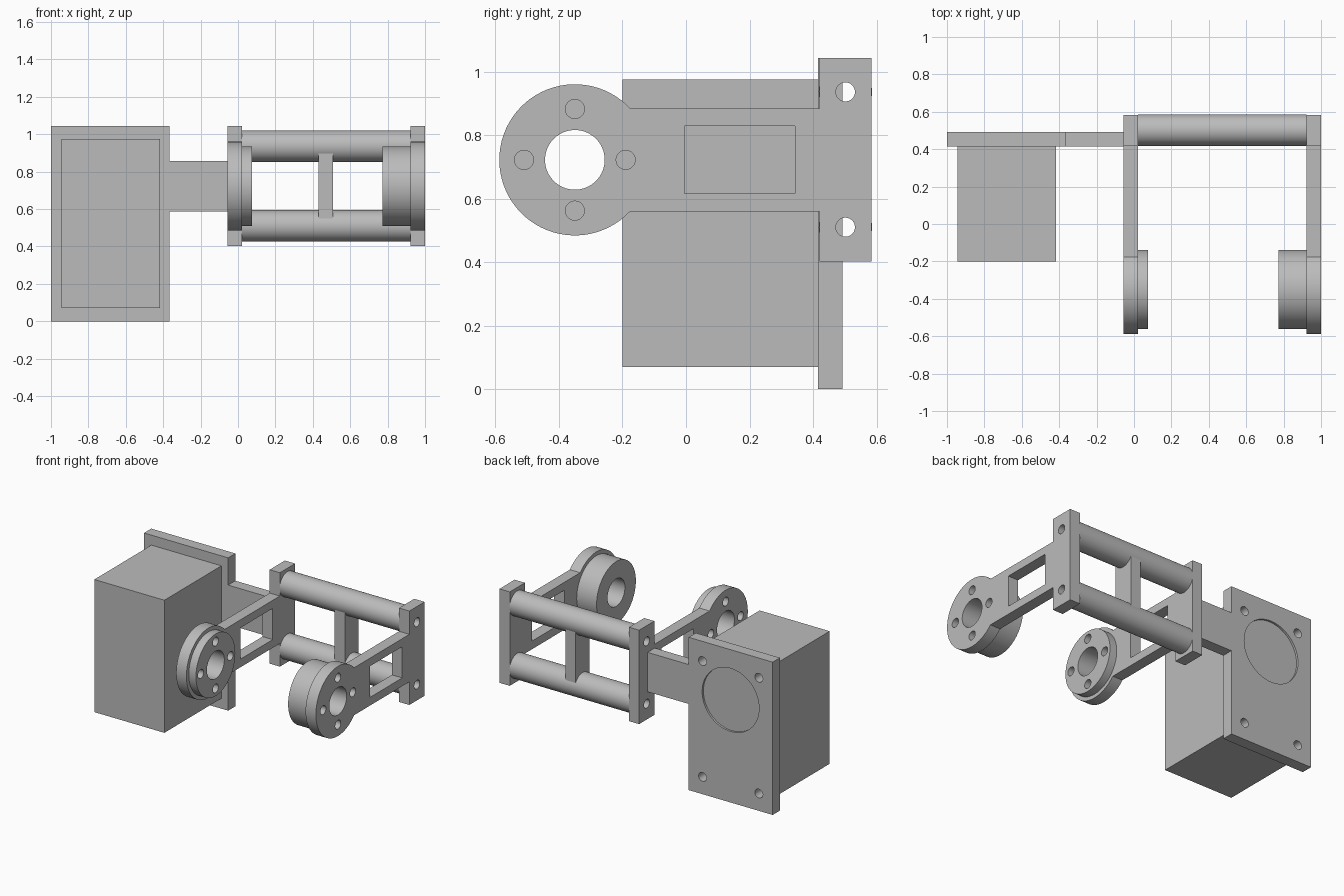
import bpy, bmesh
from math import sin, cos, asin, pi, radians
from mathutils import Matrix, Vector

if "Cube" in bpy.data.objects:
    bpy.data.objects.remove(bpy.data.objects["Cube"], do_unlink=True)

grey = bpy.data.materials.new("machined grey")
grey.use_nodes = True
grey.diffuse_color = (0.5, 0.5, 0.5, 1)
grey.node_tree.nodes["Principled BSDF"].inputs["Base Color"].default_value = (0.5, 0.5, 0.5, 1)


def finish(name, bm):
    bmesh.ops.recalc_face_normals(bm, faces=bm.faces)
    mesh = bpy.data.meshes.new(name)
    bm.to_mesh(mesh)
    bm.free()
    mesh.materials.append(grey)
    ob = bpy.data.objects.new(name, mesh)
    bpy.context.collection.objects.link(ob)
    return ob


def box(name, x, y, z):
    bm = bmesh.new()
    size = (x[1] - x[0], y[1] - y[0], z[1] - z[0])
    mid = (sum(x) / 2, sum(y) / 2, sum(z) / 2)
    bmesh.ops.create_cube(bm, size=1, matrix=Matrix.Translation(mid) @ Matrix.Diagonal((*size, 1)))
    return finish(name, bm)


def cylinders(name, axis, span, discs):
    """Cylinders along x or y; each disc is (a, z, radius), a being the other ground axis."""
    bm = bmesh.new()
    mid = sum(span) / 2
    turn = Matrix.Rotation(pi / 2, 4, "Y" if axis == "x" else "X")
    for a, z, r in discs:
        at = (mid, a, z) if axis == "x" else (a, mid, z)
        bmesh.ops.create_cone(bm, cap_ends=True, segments=64, radius1=r, radius2=r,
                              depth=span[1] - span[0], matrix=Matrix.Translation(at) @ turn)
    return finish(name, bm)


def prism(name, outline, x):
    """Extrude a y-z outline along x."""
    bm = bmesh.new()
    face = bm.faces.new([bm.verts.new((x[0], y, z)) for y, z in outline])
    ext = bmesh.ops.extrude_face_region(bm, geom=[face])["geom"]
    bmesh.ops.translate(bm, vec=Vector((x[1] - x[0], 0, 0)),
                        verts=[v for v in ext if isinstance(v, bmesh.types.BMVert)])
    return finish(name, bm)


def cut(target, *cutters):
    for cutter in cutters:
        mod = target.modifiers.new("cut", "BOOLEAN")
        mod.operation, mod.solver, mod.object = "DIFFERENCE", "EXACT", cutter
        bpy.context.view_layer.objects.active = target
        bpy.ops.object.modifier_apply(modifier=mod.name)
        bpy.data.objects.remove(cutter, do_unlink=True)


# Shared positions
HUB_Y, HUB_Z, DISC_R, HALF = -0.35, 0.722, 0.238, 0.162
ROD_Y, ROD_Z, ROD_R, HOLE_R = 0.502, (0.51, 0.936), 0.084, 0.03
ARMS = {"right": (-0.055, 0.022), "left": (0.922, 1.0)}
rod_holes = [(ROD_Y, z, HOLE_R) for z in ROD_Z]
bore = [(HUB_Y, HUB_Z, 0.094)]
bolt_holes = [(HUB_Y + 0.16 * cos(k * pi / 2), HUB_Z + 0.16 * sin(k * pi / 2), HOLE_R) for k in range(4)]

# Arm outline: round end, straight bar, upright end block
start = asin(HALF / DISC_R)
steps = 56
outline = [(HUB_Y + DISC_R * cos(t), HUB_Z + DISC_R * sin(t))
           for t in (start + (2 * pi - 2 * start) * i / steps for i in range(steps + 1))]
outline += [(0.42, HUB_Z - HALF), (0.42, 0.402), (0.584, 0.402),
            (0.584, 1.043), (0.42, 1.043), (0.42, HUB_Z + HALF)]

# Arms with window, bore, bolt holes and rod holes
for side, (x0, x1) in ARMS.items():
    arm = prism(side + "_arm", outline, (x0, x1))
    through = (x0 - 0.05, x1 + 0.05)
    cut(arm, cylinders("holes", "x", through, bore + bolt_holes + rod_holes),
        box("window", through, (-0.005, 0.343), (0.616, 0.829)))

# Hubs: thin drilled one on the right arm, deep one on the left arm
right_hub = cylinders("right_hub", "x", (0.022, 0.076), [(HUB_Y, HUB_Z, 0.212)])
cut(right_hub, cylinders("holes", "x", (-0.03, 0.13), bore + bolt_holes))
left_hub = cylinders("left_hub", "x", (0.772, 0.922), [(HUB_Y, HUB_Z, 0.212)])
cut(left_hub, cylinders("holes", "x", (0.7, 1.0), bore))

# Hollow cross rods
for label, z in zip(("lower", "upper"), ROD_Z):
    rod = cylinders(label + "_rod", "x", (0.022, 0.922), [(ROD_Y, z, ROD_R)])
    cut(rod, cylinders("holes", "x", (-0.03, 1.0), [(ROD_Y, z, HOLE_R)]))

# Upright strut, its ends shaped to the rods
strut = box("rod_strut", (0.43, 0.508), (0.428, 0.576), ROD_Z)
cut(strut, cylinders("saddles", "x", (0.3, 0.6), [(ROD_Y, z, ROD_R) for z in ROD_Z]))

# Mounting plate with shallow round pocket and corner holes
plate = box("mounting_plate", (-1.0, -0.365), (0.415, 0.493), (0, 1.043))
corners = [(x, z, HOLE_R) for x in (-0.895, -0.47) for z in (0.118, 0.908)]
cut(plate, cylinders("holes", "y", (0.35, 0.55), corners),
    cylinders("pocket", "y", (0.479, 0.55), [(-0.682, 0.70, 0.215)]))
box("plate_tab", (-0.365, -0.055), (0.415, 0.493), (0.588, 0.857))

# Motor housing
box("motor_housing", (-0.945, -0.416), (-0.2, 0.415), (0.07, 0.975))

# Smooth the round walls, keep the edges crisp
bpy.ops.object.select_all(action="DESELECT")
for ob in bpy.context.collection.objects:
    if ob.type == "MESH" and grey.name in ob.data.materials:
        ob.select_set(True)
        bpy.context.view_layer.objects.active = ob
bpy.ops.object.shade_smooth_by_angle(angle=radians(30))
